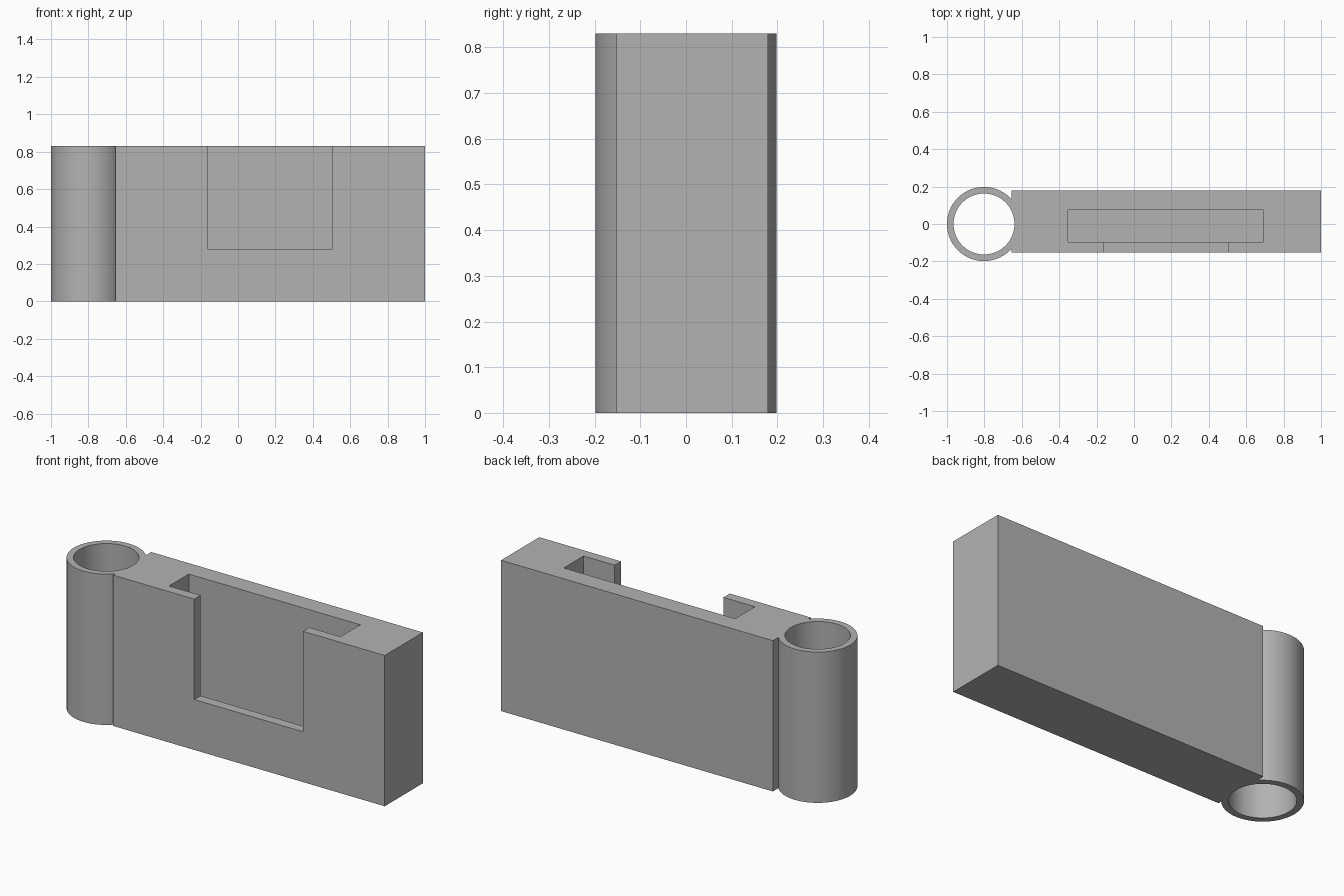
import bpy
import math

cube = bpy.data.objects.get("Cube")
if cube:
    bpy.data.objects.remove(cube, do_unlink=True)

HEIGHT = 0.83
TUBE_X = -0.802

grey = bpy.data.materials.new("plain grey")
grey.use_nodes = True
grey.diffuse_color = (0.45, 0.45, 0.45, 1)
grey.node_tree.nodes["Principled BSDF"].inputs["Base Color"].default_value = grey.diffuse_color


def box(name, x0, x1, y0, y1, z0, z1):
    bpy.ops.mesh.primitive_cube_add(
        size=1, location=((x0 + x1) / 2, (y0 + y1) / 2, (z0 + z1) / 2))
    ob = bpy.context.object
    ob.name = name
    ob.scale = (x1 - x0, y1 - y0, z1 - z0)
    bpy.ops.object.transform_apply(location=True, rotation=True, scale=True)
    ob.data.materials.append(grey)
    return ob


def cylinder(name, radius, z0, z1):
    bpy.ops.mesh.primitive_cylinder_add(
        vertices=96, radius=radius, depth=z1 - z0,
        location=(TUBE_X, 0, (z0 + z1) / 2))
    ob = bpy.context.object
    ob.name = name
    ob.data.materials.append(grey)
    return ob


def combine(target, tool, operation):
    mod = target.modifiers.new(tool.name, "BOOLEAN")
    mod.operation = operation
    mod.solver = "EXACT"
    mod.object = tool
    bpy.context.view_layer.objects.active = target
    bpy.ops.object.modifier_apply(modifier=mod.name)
    bpy.data.objects.remove(tool, do_unlink=True)


# Solid block joined to the upright hinge tube
holder = box("holder_body", -0.655, 1.0, -0.152, 0.18, 0, HEIGHT)
combine(holder, cylinder("hinge_tube", 0.198, 0, HEIGHT), "UNION")

# Open bore through the tube
combine(holder, cylinder("tube_bore", 0.163, -0.1, HEIGHT + 0.1), "DIFFERENCE")

# Deep slot open at the top
combine(holder, box("slot", -0.352, 0.692, -0.097, 0.075, 0.1, HEIGHT + 0.1), "DIFFERENCE")

# Front window leading into the slot
combine(holder, box("window", -0.16, 0.503, -0.25, -0.05, 0.277, HEIGHT + 0.1), "DIFFERENCE")

# Smooth the tube and keep the corners crisp
bpy.ops.object.select_all(action="DESELECT")
holder.select_set(True)
bpy.context.view_layer.objects.active = holder
bpy.ops.object.shade_smooth_by_angle(angle=math.radians(30))
